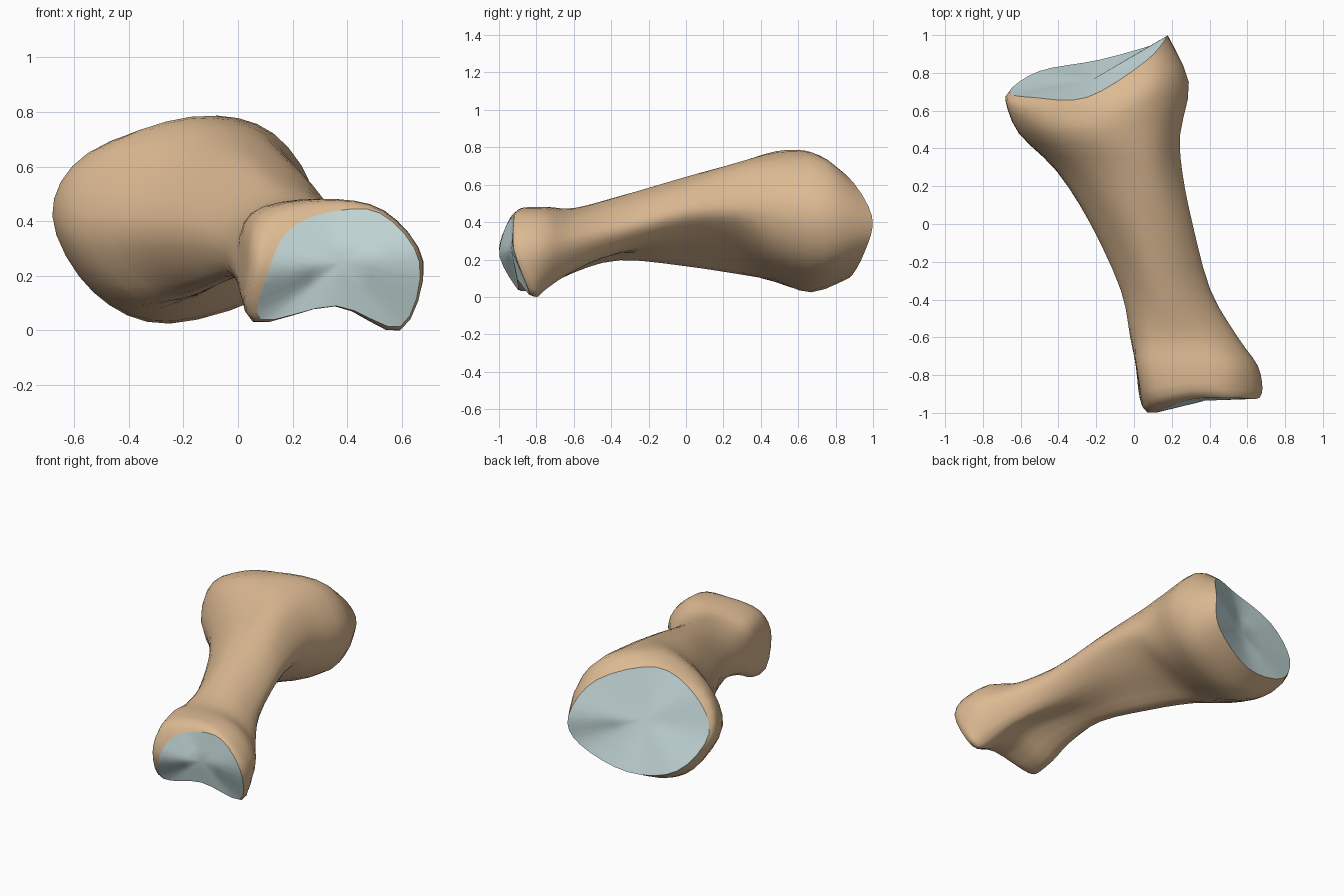
import bpy
from mathutils import Vector

if "Cube" in bpy.data.objects:
    bpy.data.objects.remove(bpy.data.objects["Cube"])

TAN = (0.72, 0.49, 0.29, 1)
BLUE = (0.62, 0.77, 0.77, 1)


def material(name, color):
    m = bpy.data.materials.new(name)
    m.diffuse_color = color
    m.use_nodes = True
    m.node_tree.nodes["Principled BSDF"].inputs["Base Color"].default_value = m.diffuse_color
    return m


def section(y, pts):
    # flat cross-section: left, over the top, right, under
    return [Vector((x, y, z)) for x, z in pts]


def tilted(pts):
    # cross-section whose points have their own y
    return [Vector(p) for p in pts]


def spline(a, b, c, d, t):
    # Catmull-Rom between b and c
    return 0.5 * (2 * b + (c - a) * t + (2 * a - 5 * b + 4 * c - d) * t * t
                  + (3 * b - a - 3 * c + d) * t ** 3)


def refine_ring(r, n=4):
    k = len(r)
    return [spline(r[i - 1], r[i], r[(i + 1) % k], r[(i + 2) % k], j / n)
            for i in range(k) for j in range(n)]


def refine_length(rings, n=3):
    last = len(rings) - 1
    out = []
    for s in range(last):
        q = [rings[max(s - 1, 0)], rings[s], rings[s + 1], rings[min(s + 2, last)]]
        for j in range(n):
            out.append([spline(a, b, c, d, j / n) for a, b, c, d in zip(*q)])
    return out + [rings[-1]]


def skin(name, rings, mat, tip=None, flip=False):
    # joins rings with quads, optionally closed by a centre point
    n = len(rings[0])
    verts = [p for r in rings for p in r]
    faces = [(k * n + i, k * n + (i + 1) % n, (k + 1) * n + (i + 1) % n, (k + 1) * n + i)
             for k in range(len(rings) - 1) for i in range(n)]
    if tip is not None:
        b = len(verts) - n
        faces += [(b + i, b + (i + 1) % n, len(verts)) for i in range(n)]
        verts.append(tip)
    if flip:
        faces = [f[::-1] for f in faces]
    me = bpy.data.meshes.new(name)
    me.from_pydata(verts, [], faces)
    me.materials.append(mat)
    me.shade_smooth()
    ob = bpy.data.objects.new(name, me)
    bpy.context.collection.objects.link(ob)
    return ob


# front end: joint rim and the two-lobed head
head = [
    tilted([(.11, -.995, .21), (.18, -.97, .36), (.32, -.925, .43), (.52, -.92, .43),
            (.665, -.92, .25), (.595, -.835, .015), (.36, -.90, .09), (.085, -.90, .04)]),
    tilted([(.05, -.975, .24), (.10, -.925, .42), (.31, -.88, .475), (.53, -.88, .44),
            (.68, -.87, .25), (.59, -.795, .00), (.35, -.85, .09), (.055, -.865, .032)]),
    section(-.75, [(.01, .24), (.05, .43), (.29, .482), (.53, .435),
                   (.655, .25), (.55, .04), (.32, .115), (.05, .055)]),
]
# slim, twisted shaft with a low ridge under its left side
shaft = [
    section(-.60, [(-.02, .28), (.05, .43), (.23, .475), (.43, .42),
                   (.55, .29), (.46, .14), (.28, .19), (.04, .13)]),
    section(-.35, [(-.07, .33), (.0, .46), (.13, .54), (.29, .49),
                   (.405, .36), (.32, .25), (.14, .23), (-.02, .20)]),
    section(0, [(-.23, .36), (-.13, .54), (.02, .64), (.2, .6),
                (.31, .46), (.23, .345), (.04, .24), (-.12, .165)]),
    section(.28, [(-.41, .36), (-.29, .59), (-.08, .71), (.12, .69),
                  (.255, .49), (.18, .35), (-.04, .19), (-.23, .13)]),
]
# broad rear base and its slanted joint rim
base = [
    section(.48, [(-.61, .38), (-.49, .64), (-.18, .775), (.11, .72),
                  (.245, .48), (.14, .24), (-.16, .09), (-.42, .12)]),
    tilted([(-.68, .65, .42), (-.55, .60, .65), (-.15, .61, .78), (.13, .74, .715),
            (.29, .75, .45), (.17, .74, .17), (-.25, .67, .025), (-.53, .68, .14)]),
    tilted([(-.66, .70, .42), (-.53, .67, .64), (-.25, .67, .745), (.06, .86, .65),
            (.175, .995, .43), (.12, .955, .24), (-.18, .87, .10), (-.50, .81, .17)]),
]

bone = material("bone", TAN)
cartilage = material("cartilage", BLUE)
rings = refine_length([refine_ring(r) for r in head + shaft + base])
skin("bone_shaft", rings, bone)


# shallow joint surfaces closing both ends
def joint(name, rim, centre, flip):
    c = Vector(centre)
    skin(name, [[c.lerp(p, t) for p in rim] for t in (1, .7, .4)], cartilage, c, flip)


joint("front_joint_surface", rings[0], (.38, -.935, .25), True)
joint("rear_joint_surface", rings[-1], (-.22, .765, .42), False)
